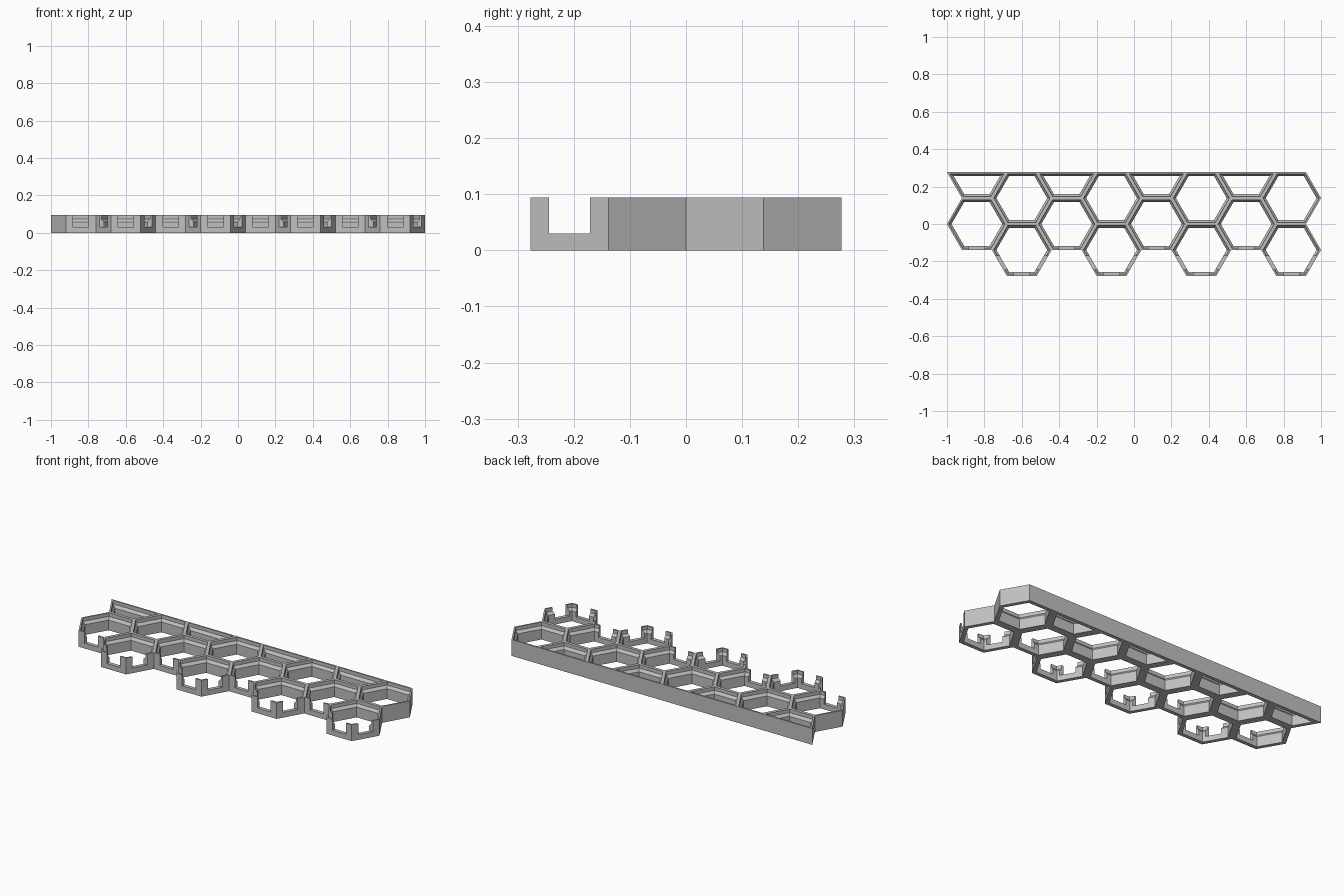
import bpy, bmesh, math
from collections import Counter
from mathutils import Vector

cube = bpy.data.objects.get("Cube")
if cube:
    bpy.data.objects.remove(cube, do_unlink=True)

R = 0.16                      # cell centre to corner
H = R * math.sqrt(3) / 2      # cell centre to flat
DEPTH = 0.094
LIP, THIN = 0.021, 0.009      # wall thickness below and above the ledge
SLOPE_LOW, SLOPE_HIGH = 0.059, 0.074
NOTCH_FLOOR = 0.03

grey = bpy.data.materials.new("plain grey")
grey.use_nodes = True
colour = (0.53, 0.53, 0.53, 1)
grey.diffuse_color = colour
grey.node_tree.nodes["Principled BSDF"].inputs["Base Color"].default_value = colour


def hexagon(cx, cy):
    return [Vector((cx + R * math.cos(a), cy + R * math.sin(a)))
            for a in (math.radians(60 * k) for k in range(6))]


def half_cell(cx, cy):
    return [Vector((cx + x * R, cy + y * H))
            for x, y in ((-1, 0), (-0.5, -1), (0.5, -1), (1, 0))]


def inset(points, t):
    """Offset a convex counter-clockwise outline inwards by t."""
    result = []
    for k, p in enumerate(points):
        a = (p - points[k - 1]).normalized()
        b = (points[(k + 1) % len(points)] - p).normalized()
        na, nb = Vector((-a.y, a.x)), Vector((-b.y, b.x))
        result.append(p + (na + nb) * t / (1 + na.dot(nb)))
    return result


def edges_of(points):
    for k, p in enumerate(points):
        q = points[(k + 1) % len(points)]
        mid = (p + q) / 2
        yield k, (round(mid.x * 1000), round(mid.y * 1000))


# Cell layout: staggered columns with half cells along the back
cells = []
for i in range(8):
    x = -1 + R + 1.5 * R * i
    if i % 2:
        cells += [hexagon(x, H), hexagon(x, -H)]
    else:
        cells += [hexagon(x, 0), half_cell(x, 2 * H)]
use = Counter(key for c in cells for _, key in edges_of(c))

# Welded lattice of stepped cell walls
bm = bmesh.new()
for cell in cells:
    lip, thin = inset(cell, LIP), inset(cell, THIN)
    section = [(cell, DEPTH), (thin, DEPTH), (thin, SLOPE_HIGH),
               (lip, SLOPE_LOW), (lip, 0), (cell, 0)]
    rings = [[bm.verts.new((p.x, p.y, z)) for p in outline] for outline, z in section]
    for k, key in edges_of(cell):
        n = (k + 1) % len(cell)
        for s, ring in enumerate(rings):
            following = rings[(s + 1) % len(rings)]
            if s == len(rings) - 1 and use[key] > 1:
                continue      # no face inside a shared wall
            bm.faces.new((ring[k], ring[n], following[n], following[k]))
bmesh.ops.remove_doubles(bm, verts=bm.verts, dist=0.0005)
bmesh.ops.recalc_face_normals(bm, faces=bm.faces)
mesh = bpy.data.meshes.new("honeycomb_panel")
bm.to_mesh(mesh)
bm.free()
mesh.materials.append(grey)
panel = bpy.data.objects.new("honeycomb_panel", mesh)
bpy.context.collection.objects.link(panel)

# Notches in the front walls: one long slot plus one box per front flat
cut = bmesh.new()


def add_box(lo, hi):
    verts = bmesh.ops.create_cube(cut, size=1)["verts"]
    for v in verts:
        v.co = Vector([hi[k] if v.co[k] > 0 else lo[k] for k in range(3)])


top = DEPTH + 0.05
add_box((-1.1, -1.5 * H - 0.0365, NOTCH_FLOOR), (1.1, -1.5 * H + 0.0365, top))
for i in range(8):
    x = -1 + R + 1.5 * R * i
    y = -2 * H if i % 2 else -H
    add_box((x - 0.042, y - 0.01, NOTCH_FLOOR), (x + 0.042, y + 0.028, top))
cut_mesh = bpy.data.meshes.new("notch_cutter")
cut.to_mesh(cut_mesh)
cut.free()
cutter = bpy.data.objects.new("notch_cutter", cut_mesh)
cutter.hide_render = True
bpy.context.collection.objects.link(cutter)

mod = panel.modifiers.new("notches", "BOOLEAN")
mod.operation = "DIFFERENCE"
mod.solver = "EXACT"
mod.object = cutter
bpy.context.view_layer.update()
result = bpy.data.meshes.new_from_object(
    panel.evaluated_get(bpy.context.evaluated_depsgraph_get()))
panel.modifiers.clear()
panel.data = result
result.materials.clear()
result.materials.append(grey)
for face in result.polygons:
    face.material_index = 0
bpy.data.objects.remove(cutter, do_unlink=True)
